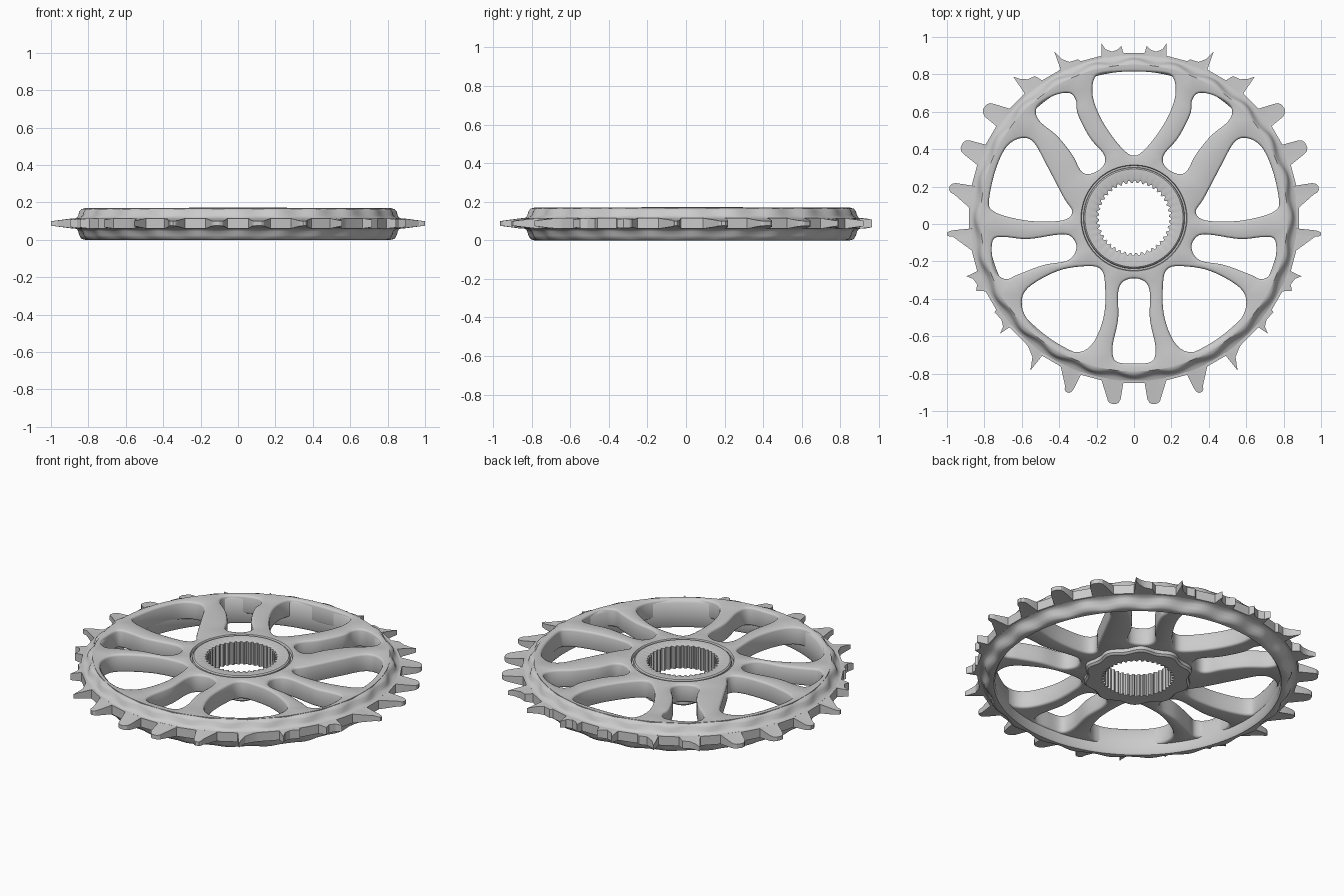
import bpy, bmesh
from math import sin, cos, pi, radians, hypot
from mathutils import Vector

if "Cube" in bpy.data.objects:
    bpy.data.objects.remove(bpy.data.objects["Cube"])

CY = 0.032  # ring centre in y


def finish(bm, name, angle=35):
    bmesh.ops.recalc_face_normals(bm, faces=bm.faces)
    me = bpy.data.meshes.new(name)
    bm.to_mesh(me)
    bm.free()
    ob = bpy.data.objects.new(name, me)
    bpy.context.collection.objects.link(ob)
    bpy.ops.object.select_all(action='DESELECT')
    ob.select_set(True)
    bpy.context.view_layer.objects.active = ob
    bpy.ops.object.shade_smooth_by_angle(angle=radians(angle))
    return ob


def bridge(bm, a, b):
    n = len(a)
    for i in range(n):
        bm.faces.new((a[i], a[(i + 1) % n], b[(i + 1) % n], b[i]))


def lathe(name, profile, segs, radius, angle=35):
    """Closed profile spun about the centre; radius(r, extra, index) may vary."""
    bm = bmesh.new()
    rings = []
    for r, z, extra in profile:
        ring = []
        for i in range(segs):
            t = 2 * pi * i / segs
            q = radius(r, extra, i)
            ring.append(bm.verts.new((q * sin(t), CY + q * cos(t), z)))
        rings.append(ring)
    for k in range(len(rings)):
        bridge(bm, rings[k], rings[(k + 1) % len(rings)])
    return finish(bm, name, angle)


def smooth_loop(pts, steps=6):
    """Closed Catmull-Rom curve through points given in hundredths."""
    p = [Vector(v) / 100 for v in pts]
    n, out = len(p), []
    for i in range(n):
        a, b, c, d = p[i - 1], p[i], p[(i + 1) % n], p[(i + 2) % n]
        for s in range(steps):
            t = s / steps
            out.append(0.5 * (2 * b + (c - a) * t + (2 * a - 5 * b + 4 * c - d) * t * t
                              + (3 * b - a - 3 * c + d) * t ** 3))
    return out


def grown(loop, d):
    """Offset a loop outwards by d."""
    n = len(loop)
    area = sum(loop[i - 1].x * loop[i].y - loop[i].x * loop[i - 1].y for i in range(n))
    sgn = 1 if area > 0 else -1
    out = []
    for i in range(n):
        t = (loop[(i + 1) % n] - loop[i - 1]).normalized()
        out.append(loop[i] + Vector((t.y, -t.x)) * d * sgn)
    return out


def circle(r, n):
    return [Vector((r * sin(2 * pi * i / n), CY + r * cos(2 * pi * i / n))) for i in range(n)]


# Window outlines, right half of the ring
top_half = [(0, 36.5), (4.3, 38.5), (11, 46), (18, 57), (22, 68), (21.5, 77), (17, 80.5), (0, 81.5)]
bottom_half = [(0, -29), (6, -31), (8.5, -37), (8.5, -51), (11.5, -66), (9.5, -73.5), (0, -74.5)]
upper_slot = [(34.5, 70), (42, 69), (50, 64.5), (52.5, 60), (50, 54.5), (41, 47), (33, 37),
              (28, 28), (22.5, 27), (16.5, 31), (16, 37), (23.5, 46), (30, 58.5), (31, 66)]
side_window = [(60, 46), (68, 41.5), (74, 29), (77.5, 13), (76, 7.5), (68, 4), (54, 1.5),
               (38, 2), (33, 6.5), (37.5, 14), (47, 32), (53.5, 43.5)]
side_slot = [(75, -8), (76, -16), (74, -25.5), (68.5, -29.5), (62, -27), (48.5, -22),
             (35.5, -19.5), (31, -14), (32, -8.5), (38, -5.5), (56.5, -8), (68.5, -7)]
lower_window = [(24.5, -22.5), (40.5, -25), (56.5, -34), (60, -43), (55.5, -53), (43, -64),
                (30, -68.5), (21.5, -63), (16, -48.5), (15.5, -32.5), (17.5, -24.5)]

windows = []
for half in (top_half, bottom_half):
    windows.append(half + [(-x, y) for x, y in half[-2:0:-1]])
for w in (upper_slot, side_window, side_slot, lower_window):
    windows += [w, [(-x, y) for x, y in w]]

# Spoke plate with rounded window edges
Z0, Z1, D = 0.06, 0.17, 0.012
levels = [(D, Z0), (D * 0.3, Z0 + D * 0.3), (0, Z0 + D), (0, Z1 - D), (D * 0.3, Z1 - D * 0.3), (D, Z1)]
bm = bmesh.new()
bottom_edges, top_edges = [], []
loops = [(circle(0.82, 144), 0), (circle(0.28, 96), 0.3)] + [(smooth_loop(w), 1) for w in windows]
for loop, bev in loops:
    rings = [[bm.verts.new((p.x, p.y, z)) for p in grown(loop, d * bev)] for d, z in levels]
    for a, b in zip(rings, rings[1:]):
        bridge(bm, a, b)
    n = len(loop)
    for ring, store in ((rings[0], bottom_edges), (rings[-1], top_edges)):
        store += [bm.edges.get((ring[i - 1], ring[i])) for i in range(n)]
bmesh.ops.triangle_fill(bm, edges=bottom_edges, use_beauty=True, normal=(0, 0, -1))
bmesh.ops.triangle_fill(bm, edges=top_edges, use_beauty=True, normal=(0, 0, 1))
finish(bm, "spoke_plate", 50)

# Thick outer rim with scalloped shoulders
rim = [(0.785, 0.15, 0), (0.785, 0.012, 0), (0.793, 0, 0), (0.815, 0, 0.3), (0.829, 0.006, 1),
       (0.84, 0.025, 1), (0.847, 0.045, 0.8), (0.858, 0.056, 0.3), (0.872, 0.061, 0),
       (0.872, 0.114, 0), (0.858, 0.119, 0.3), (0.847, 0.13, 0.8), (0.84, 0.15, 1),
       (0.829, 0.164, 1), (0.815, 0.169, 0.3), (0.80, 0.167, 0)]
lathe("rim", rim, 288, lambda r, e, i: r + e * 0.009 * cos(2 * pi * i / 12), 50)

# Hub with splined bore, ring groove and lobed underside
hub = [(0.193, 0.03, 1), (0.193, 0.165, 1), (0.215, 0.172, 0), (0.262, 0.172, 0), (0.269, 0.166, 0),
       (0.271, 0.15, 0), (0.292, 0.15, 0), (0.292, 0.065, 2), (0.292, 0.04, 2), (0.28, 0.03, 2)]


def hub_radius(r, e, i):
    if e == 1:
        return r + (0.007 if i % 4 < 2 else -0.006)
    return r + (0.012 * cos(2 * pi * i / 16) if e == 2 else 0)


lathe("splined_hub", hub, 160, hub_radius, 30)


# Toothed band: 12 teeth per side, each as (angle offset in degrees, radius)
def blunt(lean, half, r):
    return [(lean - half, r - 0.03), (lean - half * 0.75, r - 0.01), (lean - half * 0.35, r),
            (lean + half * 0.35, r), (lean + half * 0.75, r - 0.01), (lean + half, r - 0.03)]


teeth = [
    [(-3.3, 0.922), (-2, 0.905), (0, 0.897), (2.1, 0.915), (3.0, 0.949)],
    [(-3, 0.90), (0, 0.903), (2, 0.935), (3.1, 0.985)],
    [(-2.6, 0.925), (0, 0.935), (1.8, 0.96), (3.0, 0.993)],
    blunt(0.8, 2.5, 0.995),
    blunt(-0.4, 2.4, 1.0),
    blunt(-1.8, 1.8, 1.0),
    blunt(-2.6, 1.0, 1.0035),
    [(-3.3, 0.948), (-1.8, 0.92), (0.5, 0.91), (2.2, 0.93)],
    [(-3.5, 0.90), (0, 0.893), (2.2, 0.91), (3.3, 0.946)],
    [(-2, 0.89), (1.3, 0.92), (2.6, 0.96), (3.3, 0.988)],
    blunt(1.6, 1.5, 0.998),
    blunt(1.1, 2.2, 1.0),
]
ROOT = 0.885
outline = []
for k, tooth in enumerate(teeth):
    a0 = 7.5 + 15 * k
    pts = [(-3.8, ROOT)] + tooth + [(3.8, ROOT)]
    outline += [(radians(a0 + a), r) for a, r in pts]
outline += [(2 * pi - a, r) for a, r in reversed(outline)]

bm = bmesh.new()
ZM = 0.0875


def ring_at(z_side, inner):
    ring = []
    for a, r in outline:
        h = 0.0275 - 0.0155 * max(0, min(1, (r - 0.89) / 0.11))
        if inner:
            r, h = 0.86, 0.0275
        ring.append(bm.verts.new((r * sin(a), CY + r * cos(a), ZM + z_side * h)))
    return ring


ti, to, bo, bi = ring_at(1, True), ring_at(1, False), ring_at(-1, False), ring_at(-1, True)
for a, b in ((ti, to), (to, bo), (bo, bi), (bi, ti)):
    bridge(bm, a, b)
finish(bm, "toothed_band", 25)
